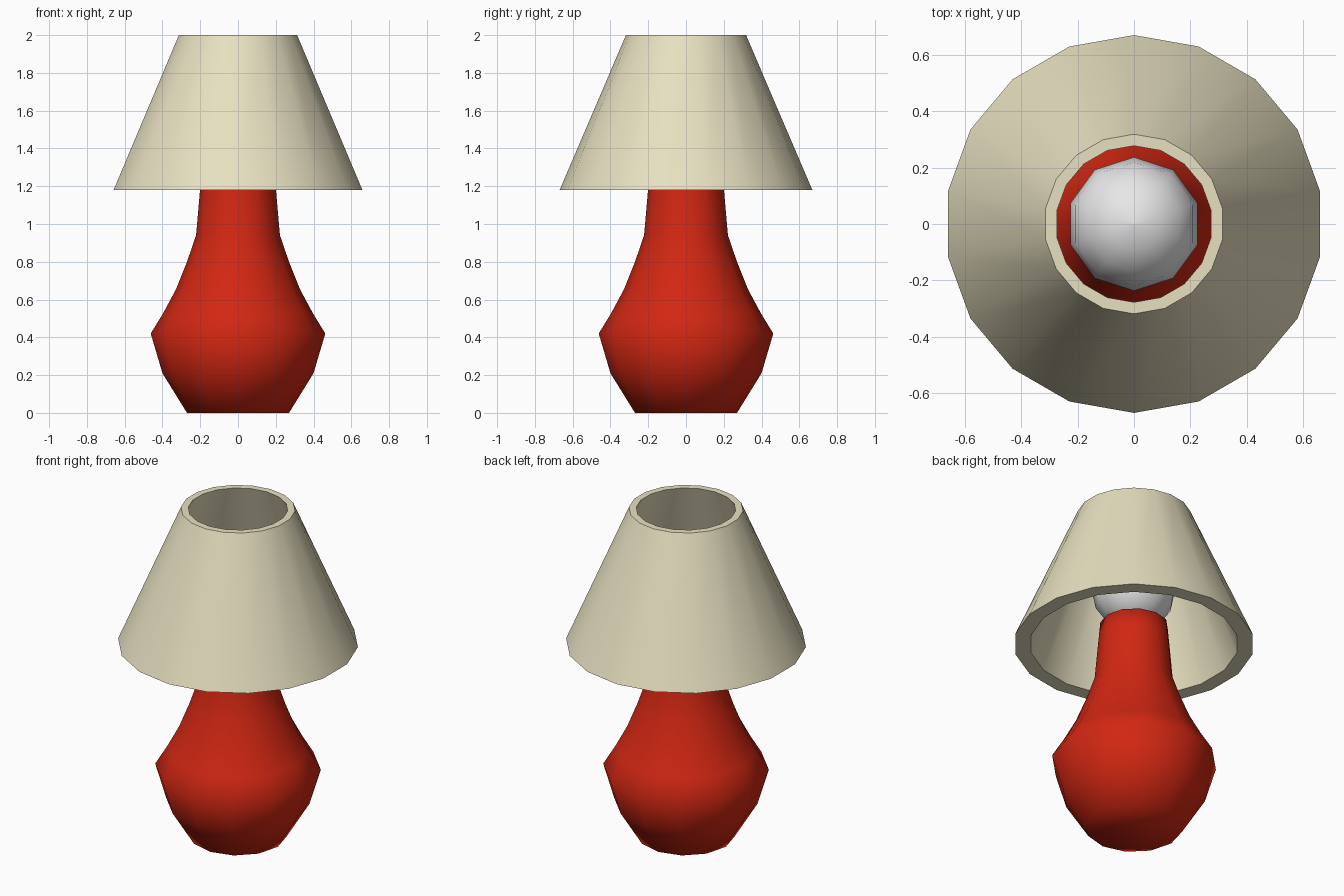
import bpy
import math

cube = bpy.data.objects.get("Cube")
if cube:
    bpy.data.objects.remove(cube, do_unlink=True)


def material(name, rgb):
    mat = bpy.data.materials.new(name)
    mat.use_nodes = True
    mat.diffuse_color = (*rgb, 1)
    mat.node_tree.nodes["Principled BSDF"].inputs["Base Color"].default_value = (*rgb, 1)
    return mat


def lathe(name, profile, sides, mat, loop=False, angle=None):
    """Spin a (radius, z) profile, listed bottom to top on the outside, with one corner at +y."""
    verts = []
    for r, z in profile:
        for i in range(sides):
            a = math.pi / 2 + math.tau * i / sides
            verts.append((r * math.cos(a), r * math.sin(a), z))
    count = len(profile)
    faces = []
    for ring in range(count if loop else count - 1):
        low, high = ring * sides, (ring + 1) % count * sides
        for i in range(sides):
            j = (i + 1) % sides
            faces.append((low + i, low + j, high + j, high + i))
    if not loop:
        faces.append(tuple(reversed(range(sides))))
        faces.append(tuple(range((count - 1) * sides, count * sides)))
    mesh = bpy.data.meshes.new(name)
    mesh.from_pydata(verts, [], faces)
    mesh.materials.append(mat)
    obj = bpy.data.objects.new(name, mesh)
    bpy.context.collection.objects.link(obj)
    bpy.ops.object.select_all(action='DESELECT')
    obj.select_set(True)
    bpy.context.view_layer.objects.active = obj
    if angle is None:
        bpy.ops.object.shade_smooth()
    else:
        bpy.ops.object.shade_smooth_by_angle(angle=math.radians(angle))
    return obj


red = material("red_ceramic", (0.64, 0.02, 0.006))
cream = material("cream_fabric", (0.8, 0.745, 0.53))
white = material("bulb_white", (0.8, 0.8, 0.8))

# Vase-shaped body
lathe("lamp_body",
      [(0.27, 0), (0.4, 0.21), (0.462, 0.42), (0.395, 0.53), (0.328, 0.655),
       (0.27, 0.8), (0.222, 0.94), (0.201, 1.18), (0.19, 1.3)], 12, red)

# Thick open shade: outer wall up, inner wall down
lathe("lamp_shade", [(0.669, 1.18), (0.318, 2), (0.277, 2), (0.58, 1.18)],
      18, cream, loop=True, angle=35)

# Round bulb resting on the neck
rings, radius, centre = 8, 0.237, 1.53
bulb_profile = []
for k in range(rings + 1):
    t = math.pi * k / rings
    bulb_profile.append((max(radius * math.sin(t), 0.002), centre - radius * math.cos(t)))
lathe("bulb", bulb_profile, 10, white)
